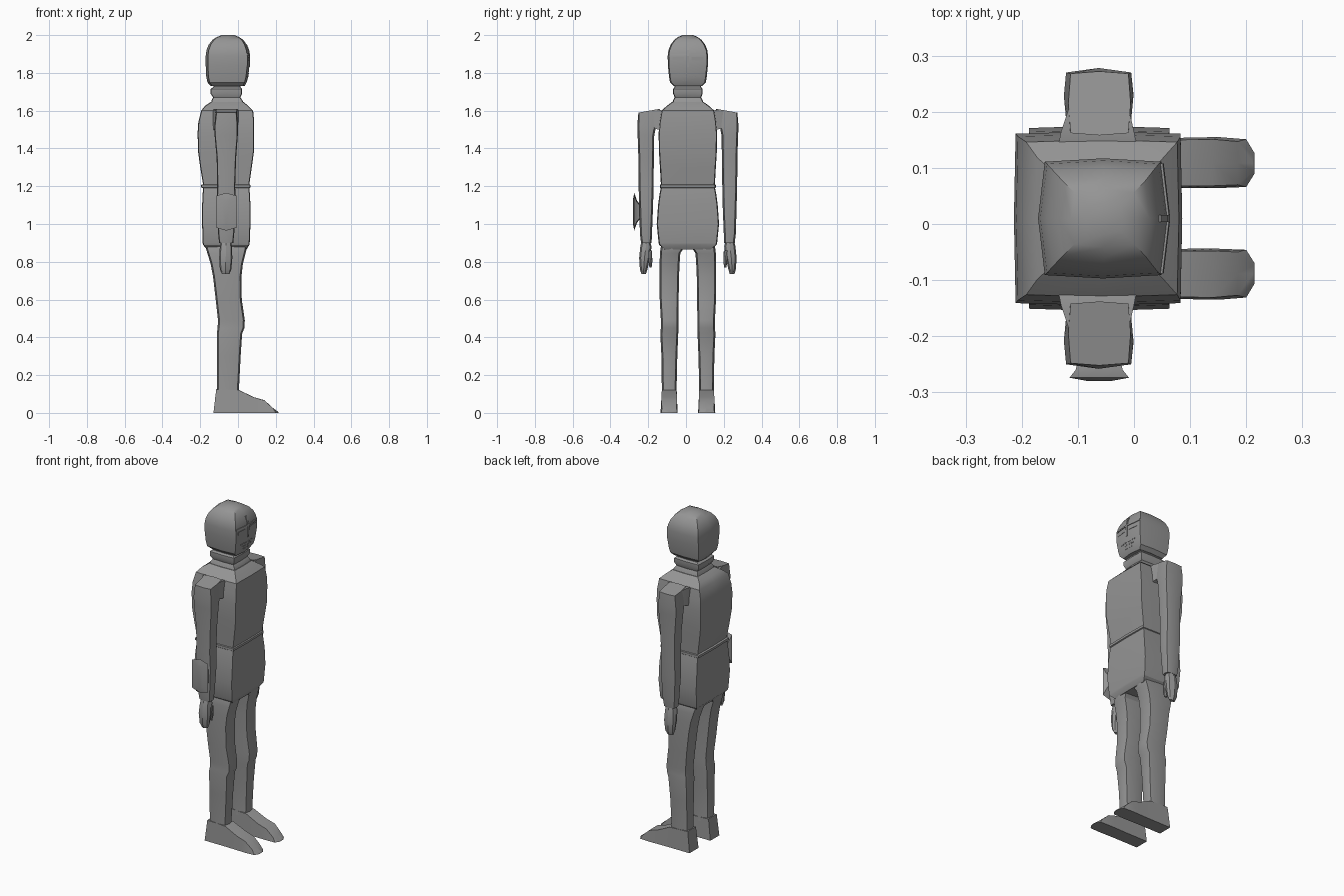
import bpy, bmesh, math
from mathutils import Vector

CY = 0.01  # plane of symmetry; the figure faces +x
steel = bpy.data.materials.new("steel_grey")
steel.diffuse_color = (0.3, 0.3, 0.3, 1)


def finish(name, bm, angle=28):
    bmesh.ops.recalc_face_normals(bm, faces=bm.faces)
    me = bpy.data.meshes.new(name)
    bm.to_mesh(me)
    bm.free()
    me.materials.append(steel)
    ob = bpy.data.objects.new(name, me)
    bpy.context.collection.objects.link(ob)
    bpy.ops.object.select_all(action='DESELECT')
    ob.select_set(True)
    bpy.context.view_layer.objects.active = ob
    bpy.ops.object.shade_smooth_by_angle(angle=math.radians(angle))
    return ob


def loft(name, rings, angle=28):
    """Skin a stack of rings that have equal point counts, with end caps."""
    bm = bmesh.new()
    loops = [[bm.verts.new(p) for p in r] for r in rings]
    n = len(loops[0])
    for a, b in zip(loops, loops[1:]):
        for i in range(n):
            bm.faces.new((a[i], a[(i + 1) % n], b[(i + 1) % n], b[i]))
    bm.faces.new(loops[0][::-1])
    bm.faces.new(loops[-1])
    return finish(name, bm, angle)


def ring(z, x0, x1, d0, d1, front=0.0, side=0.0, tilt=0.0):
    """Box section whose corners are pulled in by front (x) and side (y)."""
    xm, dm = (x0 + x1) / 2, (d0 + d1) / 2
    pts = [(x0 + front, d0 + side), (xm, d0), (x1 - front, d0 + side), (x1, dm),
           (x1 - front, d1 - side), (xm, d1), (x0 + front, d1 - side), (x0, dm)]
    return [(x, CY + d, z + tilt * (d - d0)) for x, d in pts]


def pair(name, rings, angle=28):
    """Make a part on both sides of the body."""
    loft("left_" + name, rings, angle)
    flip = [[(x, 2 * CY - y, z) for x, y, z in r] for r in rings]
    loft("right_" + name, flip, angle)


# torso: tunic skirt, belt line, chest and sloped collar (z, back, front, half width)
torso = [(0.865, -0.165, 0.045, 0.125), (0.89, -0.185, 0.06, 0.152),
         (0.90, -0.187, 0.062, 0.155), (1.0, -0.19, 0.066, 0.165),
         (1.1, -0.19, 0.066, 0.158), (1.16, -0.187, 0.063, 0.15),
         (1.19, -0.185, 0.06, 0.144), (1.193, -0.195, 0.066, 0.148),
         (1.207, -0.195, 0.066, 0.148), (1.21, -0.185, 0.06, 0.143),
         (1.3, -0.20, 0.073, 0.148), (1.38, -0.211, 0.084, 0.153),
         (1.48, -0.214, 0.086, 0.155), (1.54, -0.21, 0.086, 0.15),
         (1.60, -0.195, 0.08, 0.14), (1.625, -0.175, 0.055, 0.112),
         (1.645, -0.145, 0.03, 0.085)]
loft("torso", [ring(z, a, b, -w, w, 0.003, 0.004) for z, a, b, w in torso])

# neck with stacked collar bands
neck = [(1.63, -0.145, 0.03, 0.085), (1.655, -0.14, 0.024, 0.078),
        (1.67, -0.132, 0.012, 0.07), (1.69, -0.145, 0.022, 0.078),
        (1.715, -0.145, 0.022, 0.078), (1.725, -0.13, 0.012, 0.07),
        (1.76, -0.13, 0.012, 0.07)]
loft("neck", [ring(z, a, b, -w, w, 0.003, 0.003) for z, a, b, w in neck])

# helmet: box with wedge face and faceted dome
head = [(1.73, -0.145, 0.035, 0.075), (1.75, -0.162, 0.046, 0.095),
        (1.78, -0.168, 0.054, 0.1), (1.84, -0.171, 0.061, 0.106),
        (1.89, -0.171, 0.061, 0.107), (1.92, -0.167, 0.056, 0.103),
        (1.95, -0.155, 0.045, 0.091), (1.975, -0.135, 0.028, 0.072),
        (1.99, -0.112, 0.006, 0.052), (2.0, -0.085, -0.02, 0.028)]
loft("helmet", [ring(z, a, b, -w, w, 0.012 * min(1, w / 0.1), 0.006)
                for z, a, b, w in head], 35)


def face_x(d, z):
    """Front surface of the helmet at offset d and height z."""
    for (z0, _, x0, w0), (z1, _, x1, w1) in zip(head, head[1:]):
        if z0 <= z <= z1:
            t = (z - z0) / (z1 - z0)
            w = w0 + (w1 - w0) * t
            return x0 + (x1 - x0) * t - 0.012 * min(1, w / 0.1) * abs(d) / (w - 0.006)
    return 0


def face_plate(name, d0, d1, z0, z1, out=0.004):
    quad = [(d0, z0), (d1, z0), (d1, z1), (d0, z1)]
    loft(name, [[(face_x(d, z) + o, CY + d, z) for d, z in quad]
                for o in (-0.004, out)], 20)


# helmet details: nose bar, brow bar, eye slits and breathing holes
for z0, z1 in ((1.83, 1.89), (1.89, 1.92), (1.92, 1.95)):
    face_plate("nose_bar", -0.006, 0.006, z0, z1)
for s in (-1, 1):
    side = "left" if s > 0 else "right"
    face_plate(side + "_brow_bar", s * 0.006, s * 0.098, 1.892, 1.902)
    face_plate(side + "_eye_slit", s * 0.02, s * 0.082, 1.865, 1.883, 0.002)
    for row, count in ((1.797, 4), (1.78, 3), (1.763, 2)):
        for i in range(count):
            d = s * (0.01 + 0.014 * i)
            face_plate(side + "_breath_hole", d - 0.004, d + 0.004,
                       row - 0.003, row + 0.003, 0.002)

# shoulder joint between chest and arm
joint = []
for d, x0, x1, z0, z1 in ((0.13, -0.135, 0.005, 1.48, 1.6),
                          (0.155, -0.13, 0.0, 1.5, 1.605),
                          (0.2, -0.115, -0.01, 1.51, 1.6)):
    joint.append([(x0, CY + d, z0), (x1, CY + d, z0), (x1, CY + d, z1), (x0, CY + d, z1)])
pair("shoulder_joint", joint)

# arms: sleeve and forearm (z, back, front, inner, outer)
arm = [(0.9, -0.1, -0.025, 0.192, 0.248), (0.95, -0.105, -0.02, 0.19, 0.254),
       (1.1, -0.113, -0.012, 0.184, 0.258), (1.2, -0.11, -0.015, 0.182, 0.261),
       (1.35, -0.113, -0.01, 0.18, 0.262), (1.47, -0.124, -0.001, 0.178, 0.266),
       (1.52, -0.125, -0.001, 0.168, 0.268), (1.582, -0.117, -0.006, 0.148, 0.262)]
rings = [ring(z, a, b, i, o, 0.004, 0.008) for z, a, b, i, o in arm[:-1]]
rings.append(ring(1.61, *arm[-1][1:], 0.004, 0.004, -0.18))
pair("arm", rings)

# mitten hands with thumbs
hand = [(0.735, -0.085, -0.045, 0.222, 0.246), (0.76, -0.096, -0.035, 0.214, 0.254),
        (0.82, -0.1, -0.03, 0.202, 0.258), (0.88, -0.096, -0.032, 0.192, 0.252),
        (0.91, -0.09, -0.036, 0.2, 0.245)]
pair("hand", [ring(z, a, b, i, o, 0.006, 0.008) for z, a, b, i, o in hand])
thumb = [(0.77, -0.06, -0.04, 0.192, 0.204), (0.8, -0.066, -0.034, 0.188, 0.208),
         (0.86, -0.068, -0.034, 0.19, 0.215)]
pair("thumb", [ring(z, a, b, i, o, 0.003, 0.003) for z, a, b, i, o in thumb])

# small flared buckler strapped to the outside of the right forearm
buckler = []
for y, hx, h in ((-0.245, 0.038, 0.04), (-0.26, 0.042, 0.06),
                 (-0.274, 0.053, 0.1), (-0.28, 0.02, 0.07)):
    buckler.append([(-0.062 + sx * hx, y, 1.065 + sz * h) for sx, sz in
                    ((-1, -0.85), (0, -1), (1, -0.85), (1, 0.85), (0, 1), (-1, 0.85))])
loft("buckler", buckler)

# legs: hip, thigh, knee, shin (z, back, front, inner, outer)
leg = [(0.1, -0.115, 0.008, 0.058, 0.138), (0.125, -0.112, 0.005, 0.06, 0.138),
       (0.3, -0.112, 0.014, 0.056, 0.14), (0.42, -0.112, 0.022, 0.051, 0.146),
       (0.45, -0.108, 0.034, 0.05, 0.143), (0.49, -0.106, 0.036, 0.05, 0.143),
       (0.6, -0.118, 0.02, 0.049, 0.149), (0.72, -0.132, 0.018, 0.047, 0.15),
       (0.79, -0.145, 0.026, 0.044, 0.15), (0.845, -0.162, 0.04, 0.04, 0.148),
       (0.87, -0.17, 0.046, 0.024, 0.145), (0.89, -0.17, 0.046, 0.0, 0.14)]
pair("leg", [ring(z, a, b, i, o, 0.008, 0.008) for z, a, b, i, o in leg])

# pointed shoes: sections from heel to toe (x, top x, top z, inner, outer)
shoe = [(-0.13, -0.115, 0.125, 0.056, 0.142), (0.02, 0.005, 0.12, 0.056, 0.142),
        (0.1, 0.085, 0.082, 0.054, 0.144), (0.15, 0.14, 0.066, 0.054, 0.145),
        (0.2, 0.185, 0.025, 0.056, 0.141), (0.215, 0.213, 0.004, 0.08, 0.116)]
pair("shoe", [[(x, CY + i, 0), (x, CY + o, 0), (tx, CY + o - 0.004, z),
               (tx, CY + (i + o) / 2, z + 0.001), (tx, CY + i + 0.004, z)]
              for x, tx, z, i, o in shoe])
